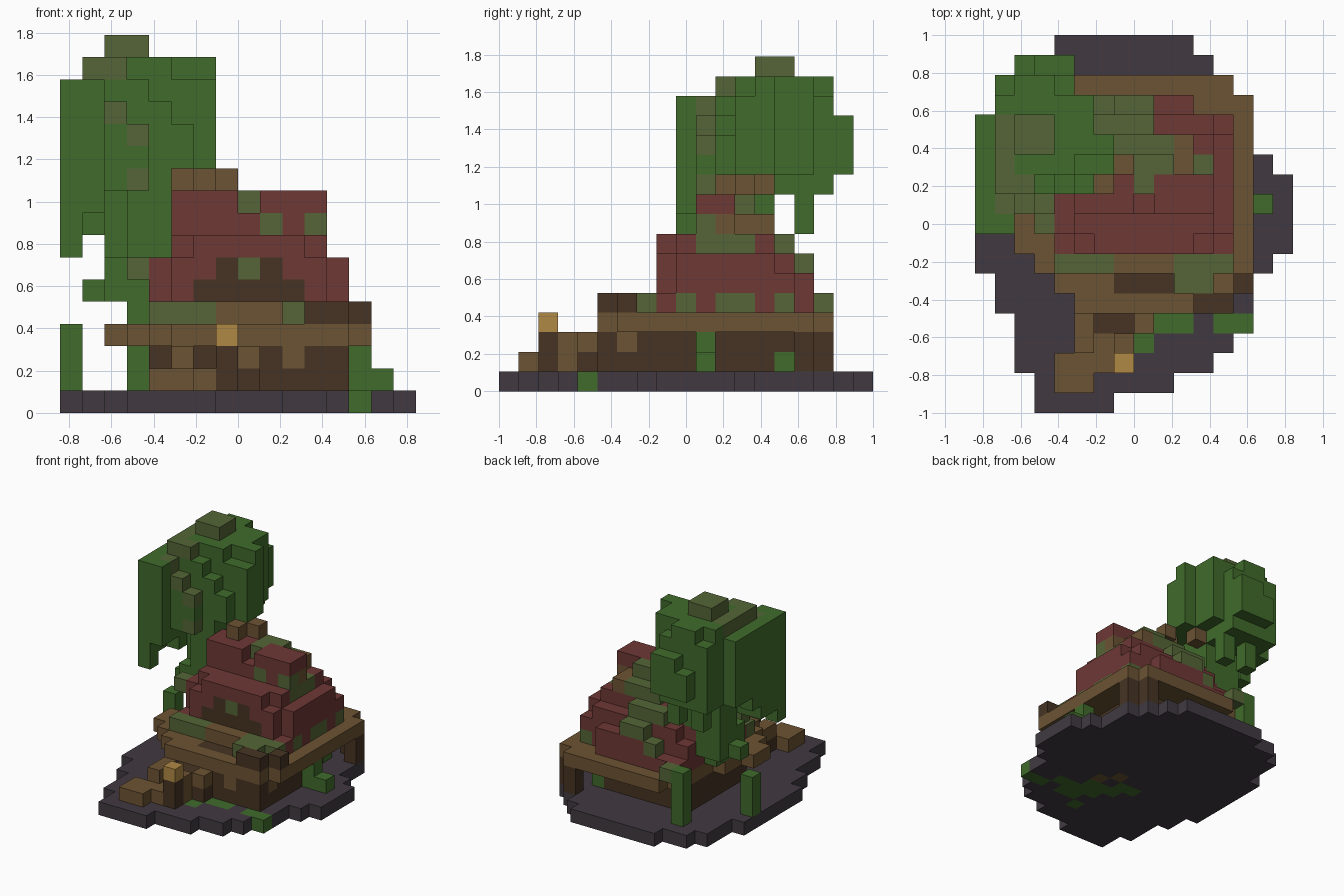
import bpy, bmesh
from mathutils import Vector

if "Cube" in bpy.data.objects:
    bpy.data.objects.remove(bpy.data.objects["Cube"])

UNIT = 2 / 19
ORIGIN = Vector((-8 * UNIT, -1, 0))
PALETTE = {
    "leaf green": (64, 107, 43), "moss olive": (85, 101, 55),
    "slate ground": (65, 58, 65), "roof red": (110, 56, 53),
    "timber brown": (108, 83, 51), "dark timber": (70, 52, 35),
    "lantern amber": (176, 137, 69),
}
GREEN, OLIVE, SLATE, RED, BROWN, DARK, AMBER = range(len(PALETTE))


def linear(c):
    c /= 255
    return c / 12.92 if c <= 0.04045 else ((c + 0.055) / 1.055) ** 2.4


materials = []
for name, rgb in PALETTE.items():
    mat = bpy.data.materials.new(name)
    mat.use_nodes = True
    colour = (*map(linear, rgb), 1)
    mat.diffuse_color = colour
    shader = next(n for n in mat.node_tree.nodes if n.type == "BSDF_PRINCIPLED")
    shader.inputs["Base Color"].default_value = colour
    materials.append(mat)

blocks = {}  # (i, j, k) -> [part, colour]


def span(v):
    return range(v, v + 1) if isinstance(v, int) else range(v[0], v[1] + 1)


def fill(part, colour, i, j, k):
    """Fill a box of blocks; each of i, j, k is a number or an inclusive span."""
    for a in span(i):
        for b in span(j):
            for c in span(k):
                blocks[a, b, c] = [part, colour]


def paint(colour, axis, side, *cells):
    """Recolour the outermost block met along an axis at each pair of spans."""
    others = [n for n in range(3) if n != axis]
    for u, v in cells:
        for a in span(u):
            for b in span(v):
                line = [p for p in blocks if (p[others[0]], p[others[1]]) == (a, b)]
                if line:
                    blocks[max(line, key=lambda p: side * p[axis])][1] = colour


# Ground slab, one row of blocks at a time, with a grassy path to the door
ground_start = [3, 3, 2, 2, 2, 1, 1, 0, 0, 0, 0, 0, 0, 0, 1, 1, 1, 2, 4]
ground_end = [6, 9, 11, 12, 13, 13, 13, 14, 15, 15, 15, 15, 14, 13, 13, 13, 12, 11, 10]
for row, ends in enumerate(zip(ground_start, ground_end)):
    fill("ground", SLATE, ends, row, 0)
for i, j in [((12, 13), 4), (8, 3), ((9, 10), 4), ((8, 11), 5), ((7, 9), 6), ((6, 7), 7)]:
    fill("ground", GREEN, i, j, 0)
fill("ground", BROWN, 9, 7, 0)
fill("ground", BROWN, 8, 8, 0)
fill("bush", GREEN, 14, 10, 1)

# Walls and corner posts
fill("walls", DARK, (4, 11), (8, 14), (1, 2))
fill("walls", DARK, (5, 12), (7, 9), (1, 2))
fill("walls", DARK, (9, 12), (5, 6), (1, 2))
fill("walls", BROWN, 10, 5, 2)
fill("walls", BROWN, 12, 6, 2)
for post in [(13, 15), (12, 16)]:
    fill("posts", DARK, *post, (1, 2))
fill("ivy", GREEN, 13, 10, (1, 2))
fill("ivy", GREEN, 11, 14, 1)

# Porch, steps and lantern
fill("porch", DARK, (5, 7), (3, 6), 1)
fill("porch", DARK, 8, (4, 6), 1)
fill("porch", BROWN, (6, 7), 3, 1)
fill("porch", BROWN, 5, (3, 4), 2)
fill("porch", BROWN, 7, 3, 2)
fill("porch", BROWN, 8, 4, 2)
fill("steps", BROWN, (4, 5), (1, 2), 1)
fill("steps", BROWN, 6, 2, 1)
fill("lantern_post", DARK, 7, 2, (1, 2))
fill("lantern", AMBER, 7, 2, 3)

# Eave, clipped at the left and narrow behind the trunk
for row, start in enumerate([5, 4, 3, 2, 2, 3, 3, 4, 4, 4, 4, 5], 5):
    fill("eave", BROWN, (start, 12 if row in (5, 16) else 13), row, 3)
fill("eave", DARK, (7, 9), 6, 3)
fill("eave", OLIVE, (10, 11), 6, 4)
fill("eave", OLIVE, (4, 6), 7, 4)
fill("eave", BROWN, (7, 9), 7, 4)
fill("eave", OLIVE, (10, 12), 7, 4)
fill("eave", OLIVE, 4, 16, 4)
fill("eave_rail", DARK, (11, 12), 5, 4)
fill("eave_rail", DARK, 13, 6, 4)

# Stepped roof with clipped corners
for i, j, k in [((4, 12), (8, 14), 4), ((4, 10), 15, 4),
                ((5, 11), 8, (5, 6)), ((4, 12), (9, 13), (5, 6)),
                ((4, 12), 14, 5), ((5, 11), 14, 6), ((6, 10), 15, 5),
                ((6, 10), 8, 7), ((5, 11), (9, 13), 7), ((5, 11), (10, 11), 8),
                ((5, 10), 12, 8), ((7, 10), 13, 8), ((5, 7), (10, 11), 9),
                (8, (11, 12), 9), ((9, 11), (10, 11), 9), (9, 12, 9)]:
    fill("roof", RED, i, j, k)
fill("roof", OLIVE, (6, 8), 14, 7)
fill("roof", OLIVE, (7, 8), 15, 6)
paint(OLIVE, 2, 1, (8, (11, 13)), (9, (12, 13)), (7, 13), (11, 12),
      ((6, 8), 14), ((6, 8), 15))
paint(BROWN, 2, 1, (10, (12, 13)))
paint(OLIVE, 0, 1, (12, 9), (10, 8), ((10, 12), 7), (14, 7), (15, 6),
      (9, 4), ((11, 12), 4), (14, 4))
paint(BROWN, 0, 1, ((11, 13), 8))
paint(OLIVE, 1, -1, (8, 9), (9, 8), (11, 8))
paint(RED, 1, -1, (5, 7), (11, 7))

# Gable window
paint(DARK, 1, -1, ((6, 10), 5), ((7, 9), 6))
paint(OLIVE, 1, -1, (8, 6))

# Chimney stubs
for stub in [(6, 11), (7, 12), (5, 13)]:
    fill("chimney", BROWN, *stub, 10)

# Trunk and roots
fill("trunk", GREEN, (2, 4), (12, 13), (7, 10))
fill("trunk", GREEN, (3, 4), 11, (7, 10))
fill("trunk", GREEN, (2, 3), (11, 13), (5, 6))
fill("trunk", GREEN, 1, 12, 5)
fill("trunk", GREEN, 3, (11, 12), 4)
fill("trunk", OLIVE, 3, 9, 6)
fill("roots", GREEN, 0, 12, (1, 3))
fill("roots", GREEN, 3, 16, (1, 4))

# Leafy crown, stepped down towards its edges
for i, j, top in [((0, 1), (9, 10), 14), (2, 10, 13), (3, 10, 12),
                  ((0, 3), 11, 14), (4, 11, 13), (5, 11, 12),
                  ((0, 6), (12, 13), 14), ((0, 5), 14, 14), ((1, 5), 15, 14),
                  ((1, 4), 16, 14), (2, 17, 12), ((3, 4), 17, 13)]:
    fill("crown", GREEN, i, j, (11, top))
for row, ends in enumerate([(1, 2), (1, 4), (1, 6), (1, 5), (1, 5), (2, 3)], 11):
    fill("crown", GREEN, ends, row, 15)
fill("crown", GREEN, (1, 4), (14, 16), 10)
fill("crown", GREEN, (2, 3), (10, 11), 10)
fill("crown", OLIVE, (2, 3), (13, 14), 16)

# Hanging vines
for row, low in zip(range(9, 15), [7, 8, 8, 9, 10, 10]):
    fill("vines", GREEN, 0, row, (low, 10))
fill("vines", GREEN, 1, (9, 10), (9, 10))
fill("vines", GREEN, 1, 11, (8, 10))
for column in (2, 4):
    fill("vines", GREEN, column, 15, (8, 9))

# Mossy patches on the crown
paint(OLIVE, 2, 1, (1, (10, 14)), (2, (10, 11)), ((2, 3), (13, 14)), (3, 10))
paint(OLIVE, 1, -1, ((1, 2), 15), (2, 13), (3, 12), (3, 10))

# Turn each part into one mesh made of its exposed block faces
SIDES = []
for axis in range(3):
    for sign in (0, 1):
        ring = []
        for u, v in [(0, 0), (1, 0), (1, 1), (0, 1)]:
            corner = [0, 0, 0]
            corner[axis], corner[axis - 2], corner[axis - 1] = sign, u, v
            ring.append(corner)
        step = [0, 0, 0]
        step[axis] = 2 * sign - 1
        SIDES.append((step, ring if sign else ring[::-1]))

for part in sorted({b[0] for b in blocks.values()}):
    bm = bmesh.new()
    for cell, (owner, colour) in blocks.items():
        if owner != part:
            continue
        for step, ring in SIDES:
            if tuple(a + b for a, b in zip(cell, step)) in blocks:
                continue
            face = bm.faces.new([bm.verts.new(ORIGIN + UNIT * (Vector(cell) + Vector(c)))
                                 for c in ring])
            face.material_index = colour
    bmesh.ops.remove_doubles(bm, verts=bm.verts, dist=UNIT / 100)
    mesh = bpy.data.meshes.new(part)
    bm.to_mesh(mesh)
    bm.free()
    for mat in materials:
        mesh.materials.append(mat)
    bpy.context.collection.objects.link(bpy.data.objects.new(part, mesh))
